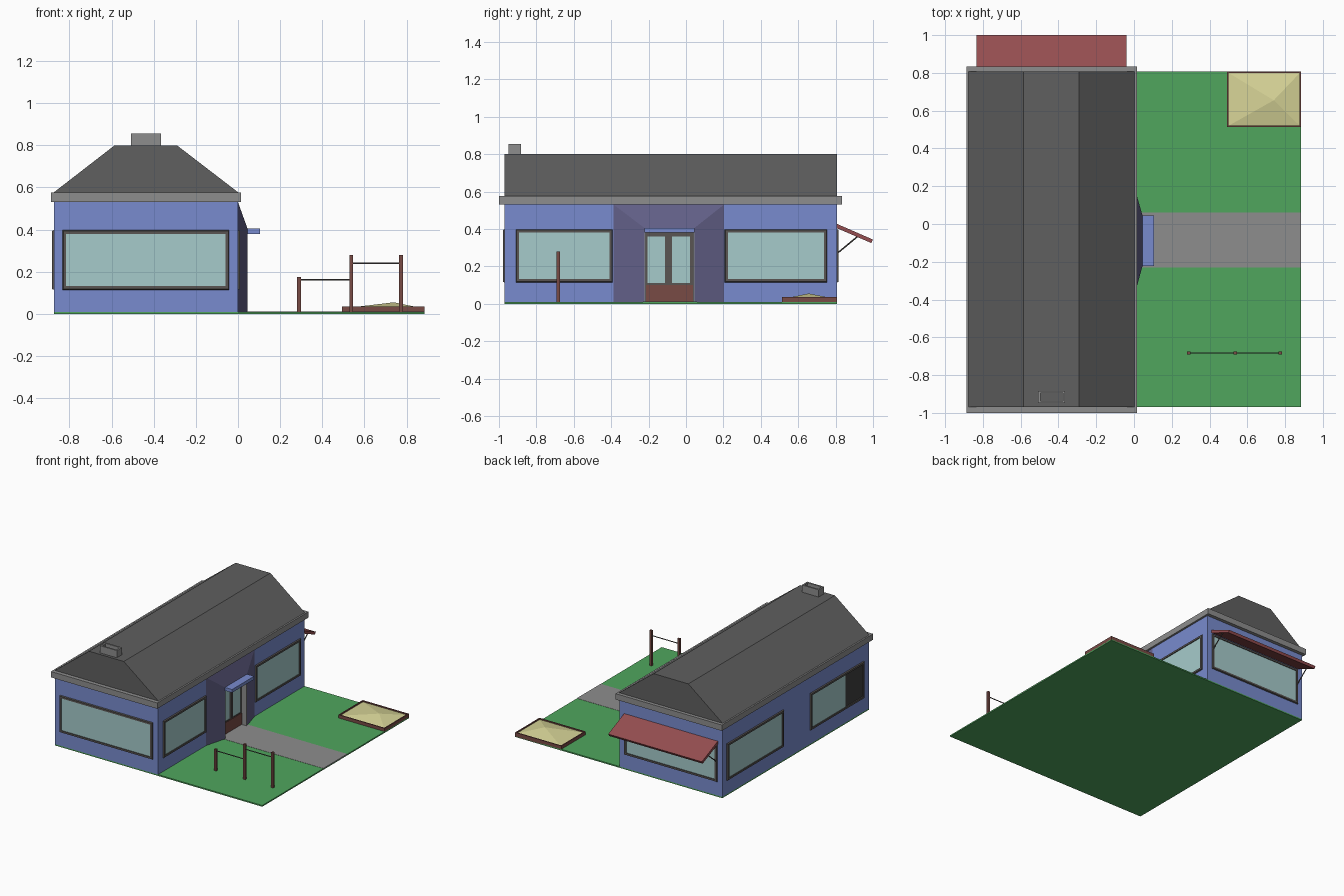
import bpy, bmesh
from mathutils import Vector

if "Cube" in bpy.data.objects:
    bpy.data.objects.remove(bpy.data.objects["Cube"])

PALETTE = {
    "wall": (0.19, 0.26, 0.62), "porch": (0.12, 0.115, 0.24), "glass": (0.38, 0.60, 0.60),
    "trim": (0.10, 0.09, 0.085), "roof": (0.115, 0.115, 0.115), "stone": (0.27, 0.27, 0.27),
    "grass": (0.08, 0.38, 0.11), "red": (0.30, 0.075, 0.08), "wood": (0.19, 0.07, 0.06),
    "sand": (0.68, 0.66, 0.31), "dark": (0.05, 0.05, 0.05),
}
MATS = {}
for key, col in PALETTE.items():
    MATS[key] = bpy.data.materials.new(key)
    MATS[key].diffuse_color = (*col, 1)


def mesh(name, verts, faces, mat):
    me = bpy.data.meshes.new(name)
    me.from_pydata(verts, [], faces)
    bm = bmesh.new()
    bm.from_mesh(me)
    bmesh.ops.recalc_face_normals(bm, faces=bm.faces)
    bm.to_mesh(me)
    bm.free()
    me.materials.append(MATS[mat])
    ob = bpy.data.objects.new(name, me)
    bpy.context.collection.objects.link(ob)
    return ob


def prism(name, pts, axis, a, b, mat):
    """Extrude a 2D profile along an axis; the profile uses the other two axes in order."""
    def place(p, d):
        v = list(p)
        v.insert(axis, d)
        return v
    n = len(pts)
    verts = [place(p, d) for d in (a, b) for p in pts]
    faces = [tuple(range(n)), tuple(range(n, 2 * n))]
    faces += [(i, (i + 1) % n, (i + 1) % n + n, i + n) for i in range(n)]
    return mesh(name, verts, faces, mat)


def box(name, x, y, z, mat):
    return prism(name, [(x[0], y[0]), (x[1], y[0]), (x[1], y[1]), (x[0], y[1])], 2, *z, mat)


def ring(name, axis, a, b, u, v, t, mat, taper=0):
    """Rectangular frame of width t between depths a and b; outer edge tapers towards b."""
    verts = []
    for d, inset in ((a, 0), (b, taper), (b, t), (a, t)):
        for su, sv in ((0, 0), (1, 0), (1, 1), (0, 1)):
            p = [u[su] + (inset, -inset)[su], v[sv] + (inset, -inset)[sv]]
            p.insert(axis, d)
            verts.append(p)
    faces = []
    for k in range(4):
        m = (k + 1) % 4
        for i in range(4):
            j = (i + 1) % 4
            faces.append((4 * k + i, 4 * k + j, 4 * m + j, 4 * m + i))
    return mesh(name, verts, faces, mat)


def rod(name, p, q, r, mat):
    p, q = Vector(p), Vector(q)
    bm = bmesh.new()
    bmesh.ops.create_cone(bm, cap_ends=True, segments=8, radius1=r, radius2=r, depth=(q - p).length)
    me = bpy.data.meshes.new(name)
    bm.to_mesh(me)
    bm.free()
    me.materials.append(MATS[mat])
    ob = bpy.data.objects.new(name, me)
    ob.location = (p + q) / 2
    ob.rotation_mode = 'QUATERNION'
    ob.rotation_quaternion = (q - p).to_track_quat('Z', 'Y')
    bpy.context.collection.objects.link(ob)


def rect(u, v):
    return [(u[0], v[0]), (u[1], v[0]), (u[1], v[1]), (u[0], v[1])]


def window(name, axis, wall, out, u, split=None):
    z = (0.112, 0.40)
    ring(name + "_frame", axis, wall - out * 0.005, wall + out * 0.009, u, z, 0.02, "trim", 0.006)
    inner = (u[0] + 0.015, u[1] - 0.015)
    if split is not None:      # open sash shows a dark section
        prism(name + "_open_part", rect((inner[0], split), (0.127, 0.385)), axis,
              wall - out * 0.005, wall + out * 0.001, "dark")
        inner = (split, inner[1])
    prism(name + "_glass", rect(inner, (0.127, 0.385)), axis,
          wall - out * 0.005, wall + out * 0.003, "glass")


X0, X1, Y0, Y1 = -0.873, 0.0, -0.97, 0.807

# Plot and path
box("lawn", (X0, 0.885), (Y0, Y1), (0, 0.01), "grass")
box("path", (0.0, 0.885), (-0.23, 0.06), (0.005, 0.0115), "stone")

# House body, eaves, roof
box("walls", (X0, X1), (Y0, Y1), (0.01, 0.54), "wall")
box("eaves", (-0.888, 0.015), (-1.0, 0.833), (0.53, 0.575), "stone")
prism("roof", [(-0.876, 0.57), (0.003, 0.57), (0.003, 0.575), (-0.29, 0.80),
               (-0.585, 0.80), (-0.876, 0.575)], 1, Y0, Y1, "roof")

# Chimney
ring("chimney", 2, 0.79, 0.855, (-0.508, -0.365), (-0.948, -0.883), 0.012, "stone")

# Windows on all four walls
window("front_window", 1, Y0, -1, (-0.835, -0.04))
window("back_window", 1, Y1, 1, (-0.835, -0.04))
window("right_window_front", 0, X1, 1, (-0.912, -0.39))
window("right_window_back", 0, X1, 1, (0.205, 0.757))
window("left_window_back", 0, X0, -1, (0.065, 0.755))
window("left_window_front", 0, X0, -1, (-0.91, -0.255), -0.68)

# Splayed entrance surround
A, B, T = -0.387, 0.203, 0.53
a, b, t, d = -0.222, 0.045, 0.405, 0.045
mesh("entrance_surround",
     [(0, A, 0.01), (0, A, T), (0, B, T), (0, B, 0.01),
      (d, a, 0.01), (d, a, t), (d, b, t), (d, b, 0.01)],
     [(0, 1, 5, 4), (1, 2, 6, 5), (2, 3, 7, 6)], "porch")
ring("door_reveal", 0, 0, d, (a, b), (0.0, t), 0.008, "stone")

# Door with two panes, lower panel and canopy
box("door", (-0.005, 0.003), (a, b), (0.01, 0.40), "trim")
box("door_lower_panel", (0, 0.006), (a + 0.008, b - 0.008), (0.012, 0.1), "wood")
for i, (p, q) in enumerate(((-0.207, -0.113), (-0.075, 0.022))):
    ring(f"door_pane_frame_{i}", 0, 0, 0.008, (p - 0.006, q + 0.006), (0.105, 0.367), 0.006, "trim")
    box(f"door_pane_{i}", (0, 0.005), (p, q), (0.111, 0.361), "glass")
box("canopy", (0.04, 0.105), (-0.222, 0.045), (0.38, 0.405), "wall")

# Awning with struts on the back wall
prism("awning", [(0.805, 0.405), (0.990, 0.325), (1.0, 0.343), (0.805, 0.428)], 0, -0.835, -0.04, "red")
for i, x in enumerate((-0.825, -0.05)):
    rod(f"awning_strut_{i}", (x, 0.803, 0.265), (x, 0.92, 0.362), 0.004, "trim")

# Exercise bars
POSTS = ((0.29, 0.175), (0.537, 0.28), (0.774, 0.28))
for i, (x, h) in enumerate(POSTS):
    box(f"bar_post_{i}", (x - 0.009, x + 0.009), (-0.692, -0.674), (0.005, h), "wood")
for i, z in enumerate((0.162, 0.24)):
    rod(f"bar_{i}", (POSTS[i][0], -0.683, z), (POSTS[i + 1][0], -0.683, z), 0.0035, "trim")

# Sandbox with a heap of sand
SX, SY = (0.493, 0.885), (0.513, 0.807)
ring("sandbox_frame", 2, 0.005, 0.035, SX, SY, 0.008, "wood")
corners = [(x, y, 0.026) for x, y in rect((SX[0] + 0.006, SX[1] - 0.006), (SY[0] + 0.006, SY[1] - 0.006))]
mesh("sand", corners + [(0.74, 0.655, 0.055)],
     [(0, 1, 4), (1, 2, 4), (2, 3, 4), (3, 0, 4), (0, 3, 2, 1)], "sand")

for m in bpy.data.materials:
    if m.users and not m.is_grease_pencil:
        m.use_nodes = True
        m.node_tree.nodes["Principled BSDF"].inputs["Base Color"].default_value = m.diffuse_color
